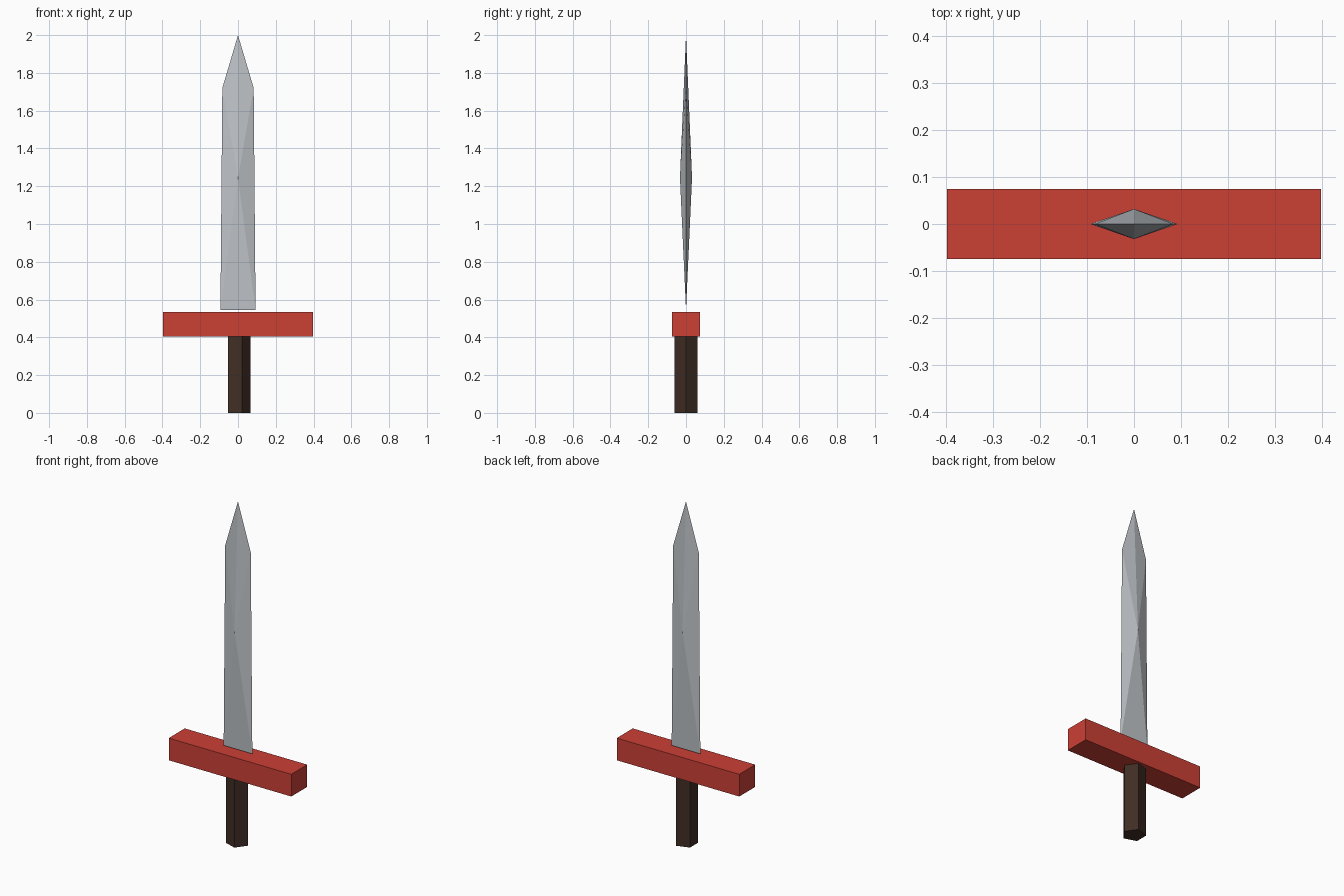
import bpy
import bmesh

if "Cube" in bpy.data.objects:
    bpy.data.objects.remove(bpy.data.objects["Cube"])


def material(name, colour):
    mat = bpy.data.materials.new(name)
    mat.diffuse_color = (*colour, 1.0)
    mat.use_nodes = True
    mat.node_tree.nodes["Principled BSDF"].inputs["Base Color"].default_value = mat.diffuse_color
    return mat


def finish(obj, name, mat):
    obj.name = name
    obj.data.name = name
    obj.data.materials.append(mat)


steel = material("steel grey", (0.53, 0.56, 0.59))
red = material("guard red", (0.60, 0.052, 0.036))
wood = material("dark wood", (0.052, 0.027, 0.018))

# Handle: five-sided grip with one corner towards +x
bpy.ops.mesh.primitive_cylinder_add(vertices=5, radius=0.065, depth=0.405,
                                    location=(0, 0, 0.2025))
handle = bpy.context.object
handle.rotation_euler.z = -1.5707963
finish(handle, "handle", wood)

# Guard: plain crossbar
bpy.ops.mesh.primitive_cube_add(size=1, location=(0, 0, 0.47))
guard = bpy.context.object
guard.scale = (0.794, 0.148, 0.13)
finish(guard, "guard", red)

# Blade: flat outline with a raised centre point on the front and back
outline = [(-0.093, 0.545), (0.093, 0.545), (0.083, 1.72), (0, 2.0), (-0.083, 1.72)]
bm = bmesh.new()
rim = [bm.verts.new((x, 0, z)) for x, z in outline]
for y in (-0.032, 0.032):
    peak = bm.verts.new((0, y, 1.245))
    for i, v in enumerate(rim):
        bm.faces.new((v, rim[(i + 1) % len(rim)], peak))
bmesh.ops.recalc_face_normals(bm, faces=bm.faces[:])
mesh = bpy.data.meshes.new("blade")
bm.to_mesh(mesh)
bm.free()
blade = bpy.data.objects.new("blade", mesh)
bpy.context.collection.objects.link(blade)
finish(blade, "blade", steel)
